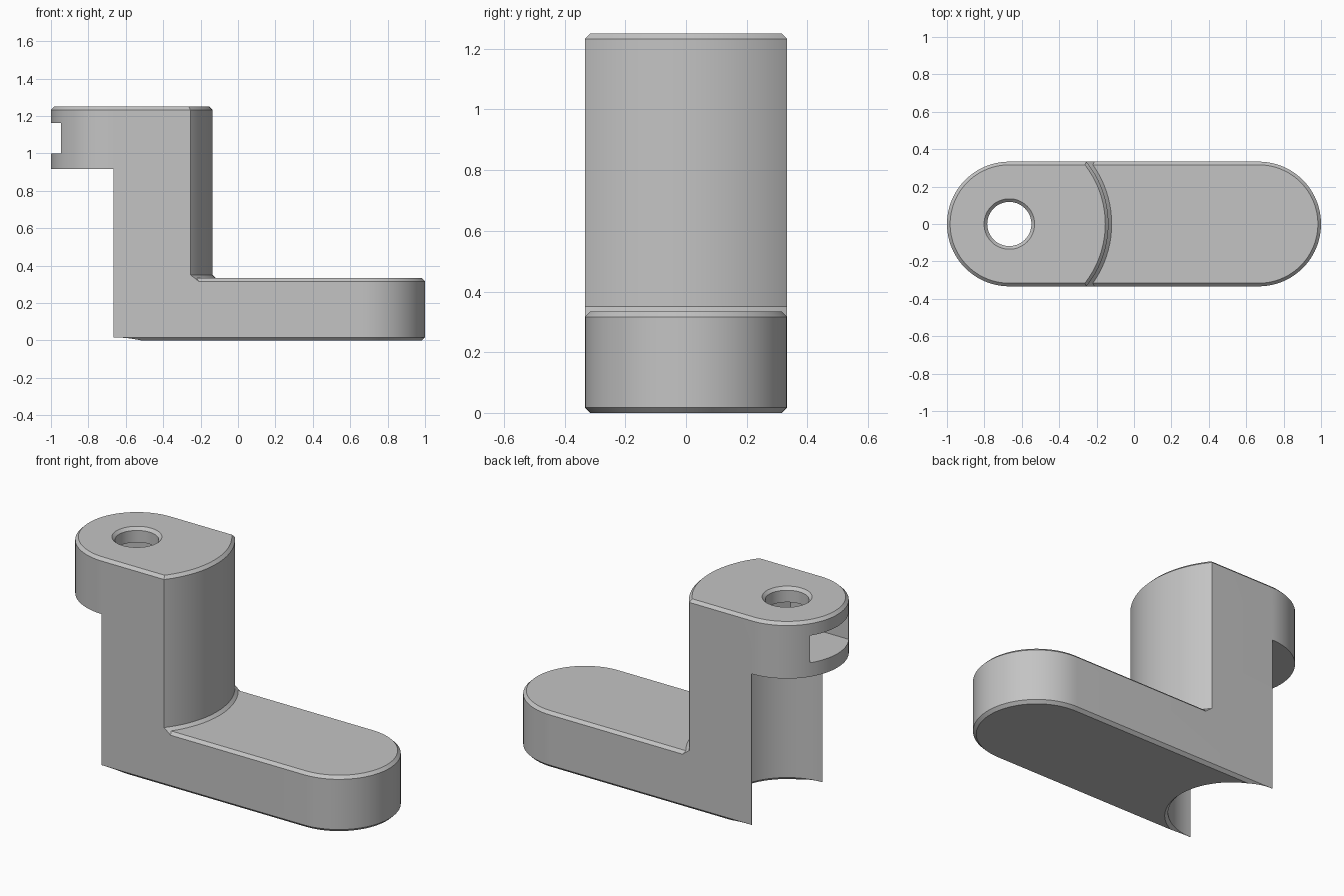
import bpy, bmesh
from math import pi, sin, cos

cube = bpy.data.objects.get("Cube")
if cube:
    bpy.data.objects.remove(cube, do_unlink=True)

R = 1 / 3          # half width of the arm
AXIS = -2 / 3      # x of the bolt hole axis
C = 0.017          # chamfer size
TOP = 1.25
HEAD = 0.917       # underside of the head
SEG = 48           # segments per half circle

grey = bpy.data.materials.new("light grey")
grey.use_nodes = True
colour = (0.55, 0.55, 0.55, 1)
grey.diffuse_color = colour
grey.node_tree.nodes["Principled BSDF"].inputs["Base Color"].default_value = colour


def loft(name, layers):
    """Closed solid through matching outlines, each given as (points, z)."""
    bm = bmesh.new()
    rings = [[bm.verts.new((x, y, z)) for x, y in pts] for pts, z in layers]
    n = len(rings[0])
    for a, b in zip(rings, rings[1:]):
        for i in range(n):
            j = (i + 1) % n
            bm.faces.new((a[i], a[j], b[j], b[i]))
    bm.faces.new(rings[0][::-1])
    bm.faces.new(rings[-1])
    bmesh.ops.recalc_face_normals(bm, faces=bm.faces)
    mesh = bpy.data.meshes.new(name)
    bm.to_mesh(mesh)
    bm.free()
    mesh.materials.append(grey)
    obj = bpy.data.objects.new(name, mesh)
    bpy.context.collection.objects.link(obj)
    return obj


def arc(cx, r, start):
    return [(cx + r * cos(start + pi * i / SEG), r * sin(start + pi * i / SEG))
            for i in range(SEG + 1)]


def stadium(x0, x1, r):
    return arc(x1, r, -pi / 2) + arc(x0, r, pi / 2)


def lathe(name, profile):
    """Turned solid about the hole axis from (radius, z) pairs."""
    return loft(name, [(arc(AXIS, r, 0)[:-1] + arc(AXIS, r, pi)[:-1], z)
                       for r, z in profile])


def prism(name, pts, z0, z1):
    return loft(name, [(pts, z0), (pts, z1)])


def combine(target, tool, operation):
    mod = target.modifiers.new(operation.lower(), 'BOOLEAN')
    mod.operation, mod.solver, mod.object = operation, 'EXACT', tool
    bpy.ops.object.select_all(action='DESELECT')
    bpy.context.view_layer.objects.active = target
    target.select_set(True)
    bpy.ops.object.modifier_apply(modifier=mod.name)
    bpy.data.objects.remove(tool, do_unlink=True)


# Upright column and head: rounded bar trimmed by a turned front with flared foot
bracket = loft("offset_bracket", [
    (stadium(AXIS, 0.2, R), 0.1), (stadium(AXIS, 0.2, R), TOP - C),
    (stadium(AXIS, 0.2, R - C), TOP)])
front = lathe("column_front", [
    (0.565, 0.2), (0.565, R - C), (0.53, R + C),
    (0.53, TOP - C), (0.53 - 2 * C, TOP + C)])
combine(bracket, front, 'INTERSECT')

# Foot bar, chamfered above and below
foot = loft("foot", [
    (stadium(-0.9, -AXIS, R - C), 0), (stadium(-0.9, -AXIS, R), C),
    (stadium(-0.9, -AXIS, R), R - C), (stadium(-0.9, -AXIS, R - C), R)])
combine(bracket, foot, 'UNION')

# Clear everything behind the column, then hollow its back
clear = [(-1.5, -0.6), (AXIS, -0.6), (AXIS, 0.6), (-1.5, 0.6)]
combine(bracket, prism("back_clearance", clear, -0.1, HEAD), 'DIFFERENCE')
hollow = lathe("back_hollow", [
    (R + 2 * C, -C), (R - 0.001, C), (R - 0.001, HEAD)])
combine(bracket, hollow, 'DIFFERENCE')

# Bolt hole with countersunk rim
hole = lathe("bolt_hole", [
    (0.118, 0.8), (0.118, TOP - C), (0.118 + 2 * C, TOP + C)])
combine(bracket, hole, 'DIFFERENCE')

# Nut slot open at the back with a hexagonal end
w = 0.183
slot = [(-1.2, -w), (AXIS + 0.106, -w), (AXIS + 0.211, 0),
        (AXIS + 0.106, w), (-1.2, w)]
combine(bracket, prism("nut_slot", slot, 1.0, 1.162), 'DIFFERENCE')

# Smooth the round walls, keep chamfers crisp
bpy.ops.object.select_all(action='DESELECT')
bracket.select_set(True)
bpy.context.view_layer.objects.active = bracket
bpy.ops.object.shade_smooth_by_angle(angle=pi / 6)
